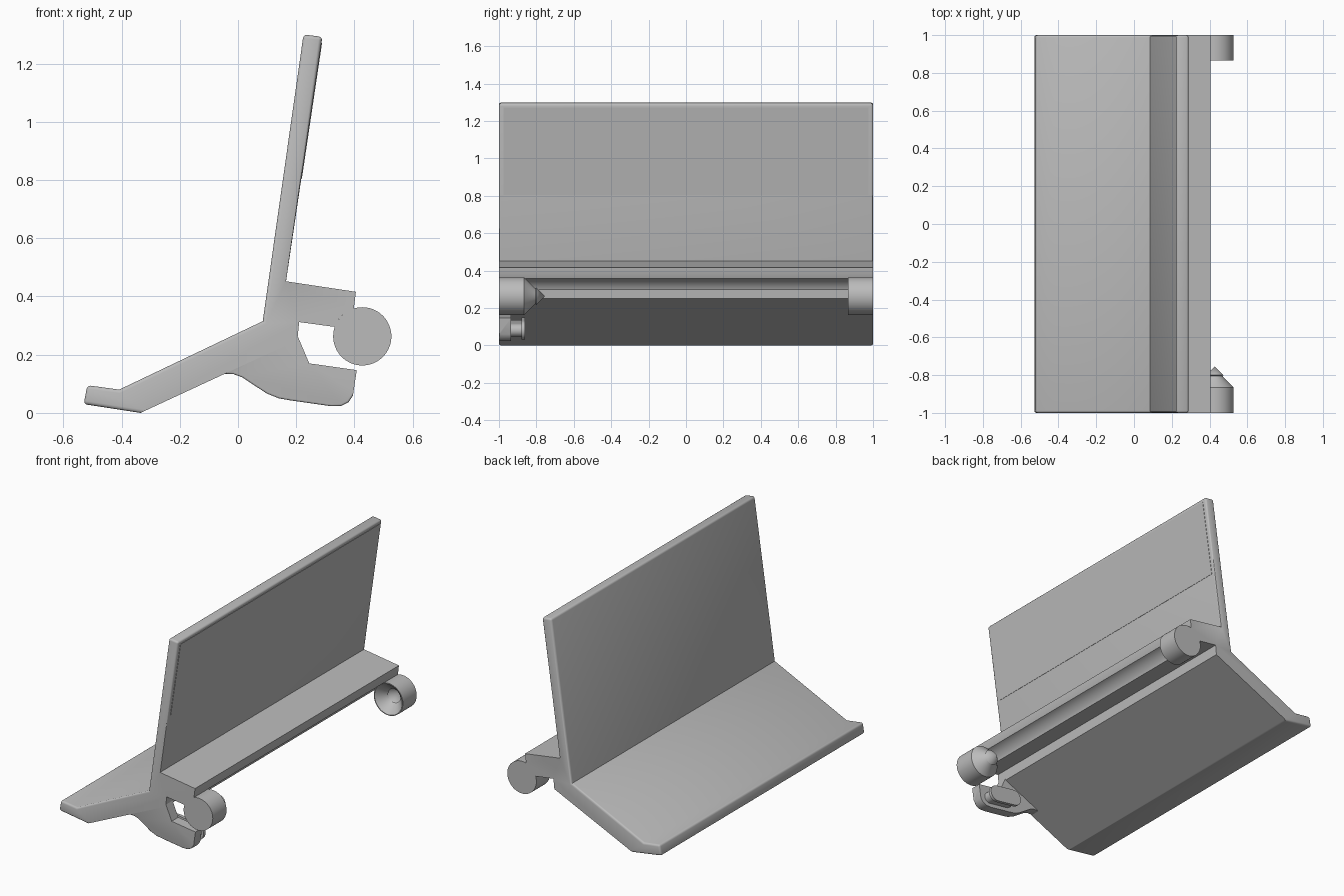
import bpy, bmesh, math
from mathutils import Vector

cube = bpy.data.objects.get("Cube")
if cube:
    bpy.data.objects.remove(cube, do_unlink=True)

grey = bpy.data.materials.new("plain grey")
grey.use_nodes = True
grey.diffuse_color = (0.5, 0.5, 0.5, 1)
grey.node_tree.nodes["Principled BSDF"].inputs["Base Color"].default_value = (0.5, 0.5, 0.5, 1)


def finish(name, bm):
    """Turn a bmesh into a shaded object."""
    bmesh.ops.recalc_face_normals(bm, faces=bm.faces)
    mesh = bpy.data.meshes.new(name)
    bm.to_mesh(mesh)
    bm.free()
    mesh.materials.append(grey)
    obj = bpy.data.objects.new(name, mesh)
    bpy.context.collection.objects.link(obj)
    bpy.ops.object.select_all(action='DESELECT')
    obj.select_set(True)
    bpy.context.view_layer.objects.active = obj
    bpy.ops.object.shade_smooth_by_angle(angle=math.radians(35))
    return obj


def prism(name, points, y0, y1, rounded=None, radius=0.012):
    """Extrude an x-z profile along y, rounding the edges chosen by a rule."""
    bm = bmesh.new()
    face = bm.faces.new([bm.verts.new((x, y0, z)) for x, z in points])
    extruded = bmesh.ops.extrude_face_region(bm, geom=[face])["geom"]
    for v in extruded:
        if isinstance(v, bmesh.types.BMVert):
            v.co.y = y1
    bmesh.ops.recalc_face_normals(bm, faces=bm.faces)
    if rounded:
        edges = [e for e in bm.edges if rounded(*e.verts)]
        bmesh.ops.bevel(bm, geom=edges, offset=radius, segments=3, profile=0.5,
                        affect='EDGES', clamp_overlap=True)
    return finish(name, bm)


def lathe(name, profile, cx, cz, sides=64):
    """Spin (y, radius) pairs around an axis parallel to y."""
    bm = bmesh.new()
    verts = [bm.verts.new((cx + r, y, cz)) for y, r in profile]
    edges = [bm.edges.new(pair) for pair in zip(verts, verts[1:])]
    bmesh.ops.spin(bm, geom=verts + edges, cent=(cx, 0, cz), axis=(0, 1, 0),
                   angle=math.tau, steps=sides)
    bmesh.ops.remove_doubles(bm, verts=bm.verts, dist=0.0005)
    return finish(name, bm)


def arc(cx, cz, r, start, end, steps):
    angles = [math.radians(start + (end - start) * i / steps) for i in range(steps + 1)]
    return [(cx + r * math.cos(a), cz + r * math.sin(a)) for a in angles]


def stadium(a, b, r):
    """Long rounded outline between two centres."""
    t = math.degrees(math.atan2(b[1] - a[1], b[0] - a[0]))
    return arc(*b, r, t - 90, t + 90, 12) + arc(*a, r, t + 90, t + 270, 12)


# Stand: lip, sloping tray, back plate and rear arm with a hollow for the pivots
PIVOT = (0.427, 0.263)
R = 0.1
outline = [(-0.335, 0), (-0.53, 0.03), (-0.518, 0.095), (-0.408, 0.08),
           (0.085, 0.315), (0.225, 1.3), (0.29, 1.292), (0.165, 0.452),
           (0.405, 0.416), (0.398, 0.359)]
outline += arc(*PIVOT, R, 107, 161, 12) + [(0.21, 0.312), (0.204, 0.25)]


def stand_edge(a, b):
    mid = (a.co + b.co) / 2
    if abs(a.co.y - b.co.y) > 1:
        return mid.x < -0.5 or mid.z > 1.2
    upper = mid.z > 0.47
    tray = mid.x < 0 and not (-0.2 < mid.x and mid.z < 0.15)
    return upper or tray


prism("stand", outline, -1, 1, stand_edge)

# Thin panel on the rear of the back plate
low, high = Vector((0.165, 0.452)), Vector((0.29, 1.292))
out = Vector((0.989, -0.147)) * 0.002
p, q = low.lerp(high, 0.42), low.lerp(high, 0.975)
prism("rear_panel", [p - out, p + out, q + out, q - out], -0.975, 0.975)

# Claw hanging below one end of the stand
claw = [(-0.1, 0.11), (-0.07, 0.126), (-0.045, 0.134), (-0.015, 0.133), (0.015, 0.122),
        (0.06, 0.092), (0.1, 0.066), (0.14, 0.05), (0.18, 0.043), (0.32, 0.023),
        (0.355, 0.024), (0.38, 0.037), (0.395, 0.06), (0.408, 0.147),
        (0.245, 0.17), (0.204, 0.266), (0.18, 0.26)]


def claw_edge(a, b):
    mid = (a.co + b.co) / 2
    return mid.y < -0.99 and -0.06 < mid.x < 0.39 and mid.z < 0.135


prism("claw", claw, -1, -0.935, claw_edge, 0.008)

# Stepped catch on the inner side of the claw
ends = (0.2, 0.1), (0.33, 0.081)
prism("catch_neck", stadium(*ends, 0.035), -0.94, -0.87)
prism("catch_head", stadium(*ends, 0.05), -0.88, -0.86)

# Pointed pivot at one end and the matching socket at the other
lathe("pivot_pin", [(-1, 0), (-1, R), (-0.865, R), (-0.812, 0.047), (-0.804, 0.042),
                    (-0.8, 0.047), (-0.755, 0)], *PIVOT)
lathe("pivot_socket", [(1, 0), (1, R), (0.865, R), (0.865, 0.095), (0.915, 0.047),
                       (0.923, 0.042), (0.927, 0.05), (0.975, 0)], *PIVOT)
